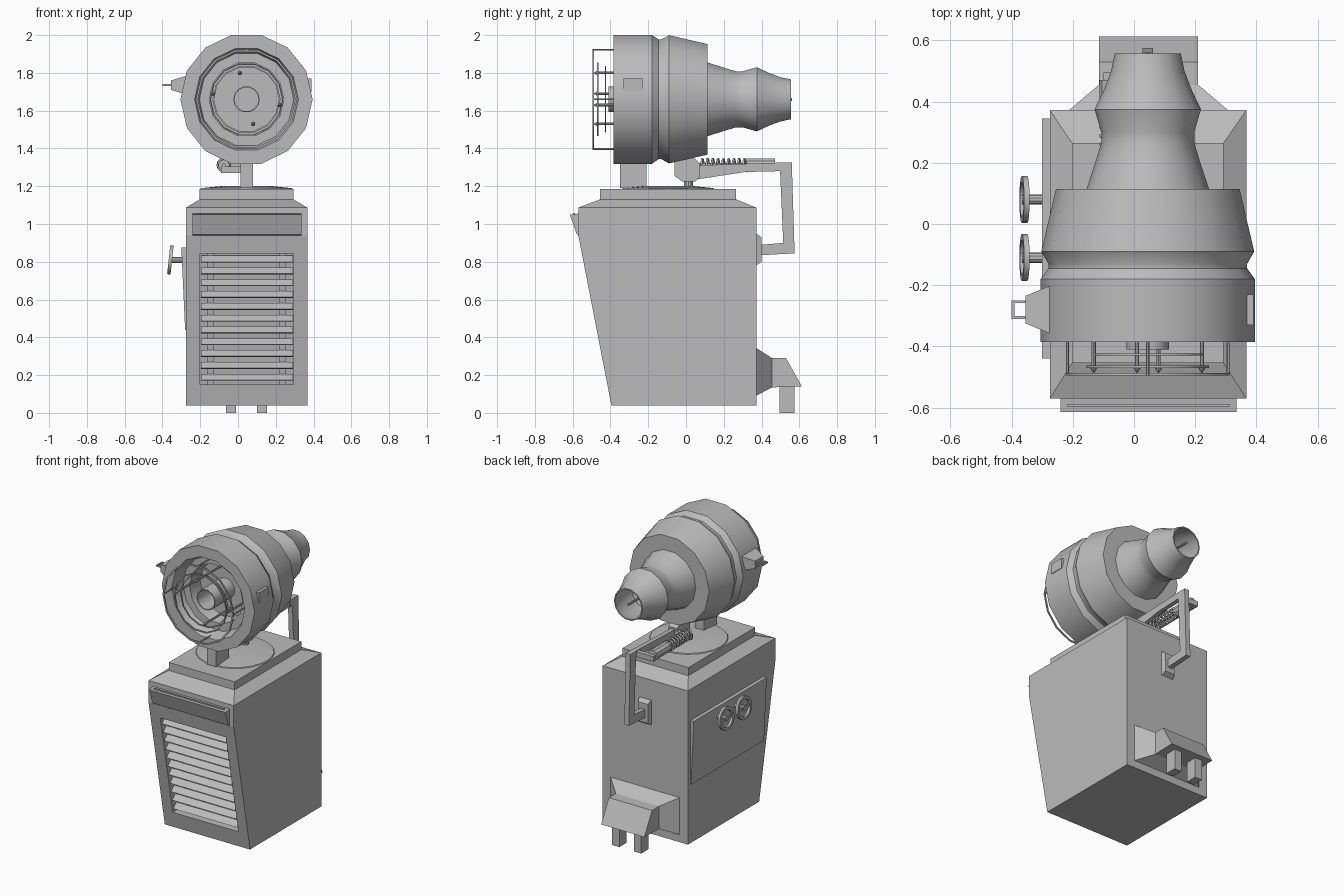
import bpy, bmesh, math
from mathutils import Vector, Matrix

cube = bpy.data.objects.get("Cube")
if cube:
    bpy.data.objects.remove(cube, do_unlink=True)

grey = bpy.data.materials.new("plain_grey")
grey.use_nodes = True
grey.diffuse_color = (0.5, 0.5, 0.5, 1)
grey.node_tree.nodes["Principled BSDF"].inputs["Base Color"].default_value = (0.5, 0.5, 0.5, 1)

CX, CZ = 0.045, 1.66      # barrel axis
SIDES = 14


def finish(name, bm, smooth=False):
    bmesh.ops.recalc_face_normals(bm, faces=bm.faces)
    mesh = bpy.data.meshes.new(name)
    bm.to_mesh(mesh)
    bm.free()
    mesh.materials.append(grey)
    obj = bpy.data.objects.new(name, mesh)
    bpy.context.collection.objects.link(obj)
    if smooth:
        bpy.ops.object.select_all(action="DESELECT")
        obj.select_set(True)
        bpy.context.view_layer.objects.active = obj
        bpy.ops.object.shade_smooth_by_angle(angle=math.radians(30))
    return obj


def prism(name, profile, x0, x1):
    """Extrude a (y, z) outline along x."""
    bm = bmesh.new()
    face = bm.faces.new([bm.verts.new((x0, y, z)) for y, z in profile])
    ext = bmesh.ops.extrude_face_region(bm, geom=[face])
    moved = [v for v in ext["geom"] if isinstance(v, bmesh.types.BMVert)]
    bmesh.ops.translate(bm, verts=moved, vec=(x1 - x0, 0, 0))
    return finish(name, bm)


def box(name, x0, x1, y0, y1, z0, z1):
    return prism(name, [(y0, z0), (y1, z0), (y1, z1), (y0, z1)], x0, x1)


def loft(name, first, second):
    """Join two four-cornered outlines into a closed solid."""
    bm = bmesh.new()
    a = [bm.verts.new(p) for p in first]
    b = [bm.verts.new(p) for p in second]
    bm.faces.new(a)
    bm.faces.new(b)
    for i in range(4):
        j = (i + 1) % 4
        bm.faces.new((a[i], a[j], b[j], b[i]))
    return finish(name, bm)


def lathe(name, profile, centre, axis="Y", steps=SIDES, closed=False):
    """Spin a (distance along axis, radius) profile."""
    bm = bmesh.new()
    verts = [bm.verts.new((r, t, 0)) for t, r in profile]
    pairs = list(zip(verts, verts[1:]))
    if closed:
        pairs.append((verts[-1], verts[0]))
    edges = [bm.edges.new(p) for p in pairs]
    bmesh.ops.spin(bm, geom=verts + edges, cent=(0, 0, 0), axis=(0, 1, 0),
                   angle=math.tau, steps=steps)
    bmesh.ops.remove_doubles(bm, verts=bm.verts, dist=0.0002)
    turn = {"Y": Matrix(), "X": Matrix.Rotation(-math.pi / 2, 4, "Z"),
            "Z": Matrix.Rotation(math.pi / 2, 4, "X")}[axis]
    bmesh.ops.transform(bm, matrix=Matrix.Translation(centre) @ turn, verts=bm.verts)
    return finish(name, bm, True)


def rod(name, centre, t0, t1, r, axis="Y", steps=8):
    return lathe(name, [(t0, 0), (t0, r), (t1, r), (t1, 0)], centre, axis, steps)


def hoop(name, y, r, w, d):
    return lathe(name, [(y, r), (y, r - w), (y + d, r - w), (y + d, r)], (CX, 0, CZ), closed=True)


def front_y(z):
    return -0.395 - 0.175 * (z - 0.04) / 0.9


# Cabinet with sloping front and recessed grille opening
cabinet = prism("cabinet", [(-0.395, 0.04), (0.372, 0.04), (0.372, 1.087),
                            (-0.57, 1.087), (-0.57, 0.94)], -0.275, 0.367)
low, high = front_y(0.15), front_y(0.845)
cutter = prism("grille_cutter", [(low - 0.05, 0.15), (low + 0.08, 0.15),
                                 (high + 0.08, 0.845), (high - 0.05, 0.845)], -0.2, 0.295)
cut = cabinet.modifiers.new("grille_opening", "BOOLEAN")
cut.operation, cut.object, cut.solver = "DIFFERENCE", cutter, "EXACT"
bpy.context.view_layer.objects.active = cabinet
bpy.ops.object.modifier_apply(modifier=cut.name)
bpy.data.objects.remove(cutter, do_unlink=True)

# Grille slats and uprights
for i in range(11):
    z = 0.175 + i * 0.0625
    y = front_y(z)
    prism(f"grille_slat_{i + 1}", [(y + 0.006, z), (y + 0.014, z - 0.004),
                                   (y + 0.05, z + 0.028), (y + 0.042, z + 0.032)], -0.197, 0.292)
for side, x in (("right", -0.145), ("left", 0.235)):
    prism(f"grille_upright_{side}", [(low + 0.05, 0.15), (low + 0.075, 0.15),
                                     (high + 0.075, 0.845), (high + 0.05, 0.845)], x - 0.018, x + 0.018)

# Sloped lid, top plate and turntable
def rect(x0, x1, y0, y1, z):
    return [(x0, y0, z), (x1, y0, z), (x1, y1, z), (x0, y1, z)]


loft("lid_slope", rect(-0.275, 0.367, -0.57, 0.372, 1.087), rect(-0.203, 0.293, -0.455, 0.265, 1.13))
box("top_plate", -0.203, 0.293, -0.455, 0.265, 1.13, 1.185)
lathe("turntable", [(1.183, 0), (1.183, 0.245), (1.19, 0.24), (1.2, 0.14), (1.2, 0)],
      (CX, -0.095, 0), "Z", 24)

# Front header bar
prism("header_bar", [(-0.57, 0.94), (-0.578, 0.945), (-0.615, 1.05), (-0.57, 1.055)], -0.24, 0.335)
box("header_strip", -0.217, 0.312, -0.597, -0.588, 1.05, 1.059)

# Rear outlet hood with two feet
def upright_rect(x0, x1, z0, z1, y):
    return [(x0, y, z0), (x1, y, z0), (x1, y, z1), (x0, y, z1)]


loft("outlet_flange", upright_rect(-0.215, 0.31, 0.09, 0.345, 0.37),
     upright_rect(-0.115, 0.21, 0.135, 0.29, 0.455))
prism("outlet_hood", [(0.455, 0.135), (0.613, 0.14), (0.53, 0.29), (0.455, 0.29)], -0.115, 0.21)
for side, x in (("right", -0.037), ("left", 0.127)):
    box(f"outlet_foot_{side}", x - 0.027, x + 0.027, 0.495, 0.575, 0, 0.15)

# Side control panel and handwheels
loft("side_panel",
     [(-0.27, -0.44, 0.44), (-0.27, 0.345, 0.44), (-0.27, 0.345, 0.875), (-0.27, -0.44, 0.875)],
     [(-0.28, -0.44, 0.44), (-0.28, 0.345, 0.44), (-0.3, 0.345, 0.875), (-0.3, -0.44, 0.875)])
for name, y in (("rear", 0.08), ("front", -0.11)):
    hub = Vector((-0.358, y, 0.81))
    wheel = lathe(f"handwheel_{name}", [(-0.009, 0.077), (-0.009, 0.058), (0.009, 0.058), (0.009, 0.077)],
                  (0, 0, 0), "X", 16, True)
    wheel.location = hub
    wheel.rotation_euler.y = math.radians(6)
    rod(f"handwheel_stem_{name}", hub, -0.008, 0.075, 0.017, "X", 10)
    spoke = box(f"handwheel_spoke_{name}", -0.004, 0.004, -0.06, 0.06, -0.008, 0.008)
    spoke.location = hub

# Barrel: front rim and recess, body, neck and hollow nozzle
lathe("barrel", [(-0.2, 0), (-0.2, 0.19), (-0.3, 0.2), (-0.3, 0.25), (-0.385, 0.275),
                 (-0.385, 0.35), (-0.18, 0.35), (-0.145, 0.325), (-0.13, 0.325),
                 (-0.09, 0.348), (0.115, 0.3), (0.115, 0.2), (0.2, 0.172), (0.265, 0.152),
                 (0.3, 0.152), (0.375, 0.174), (0.44, 0.143), (0.5, 0.12), (0.557, 0.108),
                 (0.557, 0.1), (0.45, 0.125), (0.35, 0.12), (0.3, 0)], (CX, 0, CZ))
rod("nozzle_needle", (CX, 0, CZ), 0.29, 0.56, 0.008)

# Front electrode rings, prongs and centre tube
hoop("outer_wire_ring", -0.495, 0.268, 0.01, 0.008)
hoop("middle_wire_ring", -0.47, 0.2, 0.008, 0.008)
hoop("inner_wire_ring", -0.43, 0.18, 0.008, 0.006)
hoop("centre_tube", -0.41, 0.07, 0.006, 0.22)
for i in range(4):
    a = math.pi / 2 * (i + 1)
    rod(f"ring_strut_{i + 1}", (CX + 0.263 * math.cos(a), 0, CZ + 0.263 * math.sin(a)),
        -0.495, -0.3, 0.005, steps=6)
for i, (dx, dz) in enumerate(((-0.035, 0.14), (0.035, -0.13), (-0.177, 0.03), (0.177, -0.03))):
    lathe(f"prong_{i + 1}", [(-0.49, 0), (-0.47, 0.012), (-0.47, 0.007), (-0.2, 0.007), (-0.2, 0)],
          (CX + dx, 0, CZ + dz), steps=8)

# Side latch with loop, and small plate on the other side
loft("latch_block",
     [(-0.27, -0.36, 1.685), (-0.27, -0.2, 1.685), (-0.27, -0.2, 1.785), (-0.27, -0.36, 1.785)],
     [(-0.355, -0.325, 1.71), (-0.355, -0.235, 1.71), (-0.355, -0.235, 1.76), (-0.355, -0.325, 1.76)])
for n, (x0, x1, y0, y1) in enumerate(((-0.4, -0.35, -0.31, -0.301), (-0.4, -0.35, -0.259, -0.25),
                                      (-0.4, -0.391, -0.31, -0.25))):
    box(f"latch_loop_{n + 1}", x0, x1, y0, y1, 1.73, 1.741)
box("left_plate", 0.37, 0.39, -0.33, -0.23, 1.7, 1.77)

# Barrel supports
box("front_post", 0.012, 0.08, -0.35, -0.21, 1.19, 1.34)
rod("pivot_stem", (CX, 0.013, 0), 1.185, 1.25, 0.024, "Z", 10)
prism("pivot_bracket", [(-0.06, 1.255), (-0.02, 1.225), (0.05, 1.225), (0.075, 1.25),
                        (0.075, 1.32), (0.03, 1.36), (-0.06, 1.36)], 0.012, 0.078)

# Rear arm and wall plate
prism("arm_beam", [(0.05, 1.235), (0.31, 1.275), (0.5, 1.28), (0.5, 1.325), (0.05, 1.31)], 0.03, 0.06)
prism("rear_arm", [(0.47, 1.325), (0.56, 1.325), (0.575, 0.845), (0.4, 0.835),
                   (0.4, 0.89), (0.515, 0.9), (0.498, 1.28), (0.47, 1.28)], 0.028, 0.062)
loft("wall_plate", upright_rect(0.0, 0.09, 0.78, 0.95, 0.37), upright_rect(0.008, 0.082, 0.8, 0.93, 0.4))

# Spring with holder and end brackets
SX, SZ = -0.075, 1.312
box("spring_bracket_front", -0.09, 0.04, 0.055, 0.08, 1.27, 1.305)
box("spring_bracket_rear", -0.1, 0.04, 0.465, 0.495, 1.285, 1.32)
rod("spring_core", (SX, 0, SZ), 0.06, 0.33, 0.01)
rod("spring_holder", (SX, 0, SZ), 0.32, 0.47, 0.037, steps=10)
turns, per_turn = 9, 12
curve = bpy.data.curves.new("spring", "CURVE")
curve.dimensions = "3D"
curve.bevel_depth = 0.006
curve.bevel_resolution = 1
line = curve.splines.new("POLY")
line.points.add(turns * per_turn)
for i, p in enumerate(line.points):
    a = math.tau * i / per_turn
    p.co = (SX + 0.033 * math.cos(a), 0.08 + 0.25 * i / (turns * per_turn), SZ + 0.033 * math.sin(a), 1)
curve.materials.append(grey)
bpy.context.collection.objects.link(bpy.data.objects.new("spring", curve))
